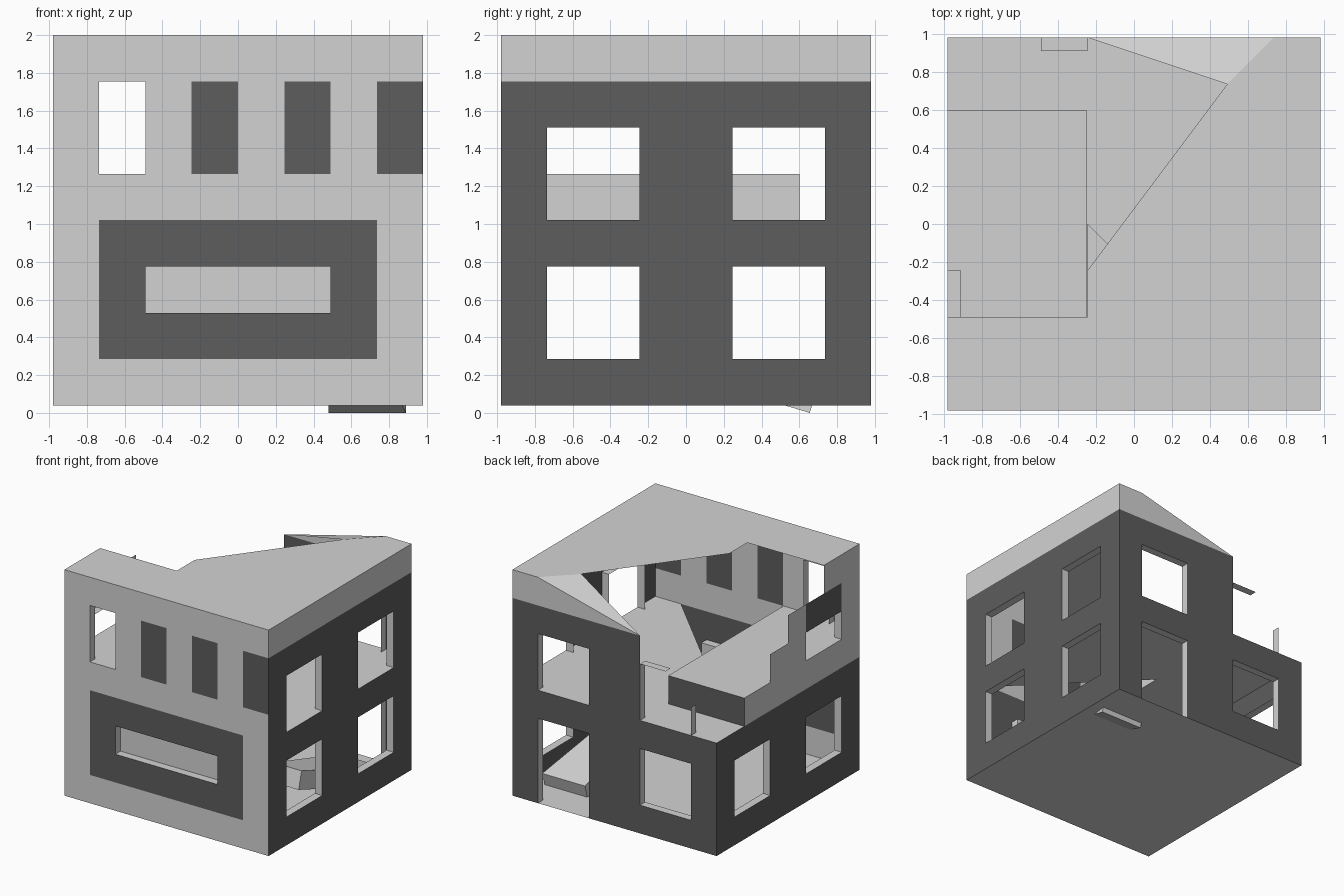
import bpy, bmesh

if "Cube" in bpy.data.objects:
    bpy.data.objects.remove(bpy.data.objects["Cube"])

U = 0.245            # module of the building
E = 4 * U            # half width
BASE = 0.04
DEPTH = 0.07         # window reveal depth


def material(name, v):
    m = bpy.data.materials.new(name)
    m.diffuse_color = (v, v, v, 1)
    m.use_nodes = True
    m.node_tree.nodes["Principled BSDF"].inputs["Base Color"].default_value = m.diffuse_color
    return m


MATS = [material("light concrete", 0.65), material("dark concrete", 0.11)]


def build(name, faces):
    """faces: list of (corner points, material index)"""
    bm = bmesh.new()
    for pts, mi in faces:
        f = bm.faces.new([bm.verts.new(p) for p in pts])
        f.material_index = mi
    bmesh.ops.remove_doubles(bm, verts=bm.verts, dist=0.0005)
    me = bpy.data.meshes.new(name)
    bm.to_mesh(me)
    bm.free()
    for m in MATS:
        me.materials.append(m)
    ob = bpy.data.objects.new(name, me)
    bpy.context.collection.objects.link(ob)
    return ob


def g(i):
    return (i - 4) * U


def h(k):
    return BASE + k * U


# Wall placements: position along the wall, height, depth inward
SIDES = {
    "front": (lambda a, z, d: (a, -E + d, z), False),
    "right": (lambda a, z, d: (E - d, a, z), False),
    "back": (lambda a, z, d: (a, E - d, z), True),
    "left": (lambda a, z, d: (-E + d, a, z), True),
}


def wall(side, cell, openings):
    """cell(i, k) gives a material index or None; openings: (i0, i1, k0, k1)"""
    place, flip = SIDES[side]
    faces = []

    def quad(pts, mi):
        faces.append((pts[::-1] if flip else pts, mi))

    for i in range(8):
        for k in range(8):
            c = cell(i, k)
            hole = any(a <= i < b and p <= k < q for a, b, p, q in openings)
            if c is None or hole:
                continue
            quad([place(g(a), h(b), 0) for a, b in
                  ((i, k), (i + 1, k), (i + 1, k + 1), (i, k + 1))], c)
    build(side + "_wall", faces)
    # reveals around each opening
    faces = []
    for a, b, p, q in openings:
        ring = [(g(a), h(p)), (g(b), h(p)), (g(b), h(q)), (g(a), h(q))]
        for n in range(4):
            s, t = ring[n], ring[(n + 1) % 4]
            quad([place(*s, 0), place(*s, DEPTH), place(*t, DEPTH), place(*t, 0)], 0)
    build(side + "_window_reveals", faces)


def front_cell(i, k):
    if i in (3, 5, 7) and k in (5, 6):
        return 1
    return 1 if 1 <= i <= 6 and 1 <= k <= 3 else 0


def back_cell(i, k):
    if k == 7:
        return 0 if i == 7 else None
    return 1 if k < 4 or i >= 3 else None


def left_cell(i, k):
    if k < 4:
        return 1
    if i >= (0, 0, 0, 0, 0, 5, 4, 2)[k]:
        return None
    return 1 if k == 6 and i in (1, 2) else 0


wall("front", front_cell, [(1, 2, 5, 7), (2, 6, 2, 3)])
wall("right", lambda i, k: 0 if k == 7 else 1,
     [(a, a + 2, b, b + 2) for a in (1, 5) for b in (1, 4)])
wall("back", back_cell, [(5, 7, 4, 6), (5, 7, 0, 3), (1, 3, 1, 3)])
wall("left", left_cell, [(1, 3, 1, 3), (5, 7, 1, 3), (1, 3, 5, 6)])

# Closed back of the front niche
y = -E + DEPTH
build("niche_back", [([(g(2), y, h(2)), (g(6), y, h(2)), (g(6), y, h(3)), (g(2), y, h(3))], 0)])

# Broken roof sheet
T = h(8)
build("roof", [
    ([(-E, -E, T), (E, -E, T), (E, g(2), T), (g(3), g(2), T), (-E, g(2), T)], 0),
    ([(g(3), g(2), T), (E, g(2), T), (E, g(7), T), (g(7), g(7), T),
      (g(6), g(7), T), (g(3), g(3), T)], 0),
    ([(E, g(7), T), (E, E, T), (g(7), E, T), (g(7), g(7), T)], 0)])

# Sagging torn roof edge above the back wall
L = h(7)
build("sagging_roof_edge", [
    ([(g(7), g(7), T), (g(7), E, T), (g(6), g(7), T)], 0),
    ([(g(6), g(7), T), (g(7), E, T), (g(3), E, L)], 0),
    ([(g(7), E, T), (g(7), E, L), (g(3), E, L)], 0)])

# Ground floor slab and broken upper floor
build("ground_floor", [([(-E, -E, BASE), (-E, E, BASE), (E, E, BASE), (E, -E, BASE)], 0)])
F = h(4)
build("upper_floor", [
    ([(-E, -E, F), (g(3), -E, F), (g(3), E, F), (-E, E, F)], 0),
    ([(g(3), 0, F), (g(7), -E, F), (E, -E, F), (E, E, F), (g(3), E, F)], 0)])


def box(name, x0, x1, y0, y1, z0, z1, end_mat=0):
    c = [(x, y, z) for z in (z0, z1) for x, y in ((x0, y0), (x1, y0), (x1, y1), (x0, y1))]
    idx = ((3, 2, 1, 0), (4, 5, 6, 7), (0, 1, 5, 4), (1, 2, 6, 5), (2, 3, 7, 6), (3, 0, 4, 7))
    return build(name, [([c[n] for n in f], end_mat if j == 4 else 0)
                        for j, f in enumerate(idx)])


# Thick raised floor block with a dark broken end
box("raised_floor", -E, -0.25, -E, 0.6, F, h(5), 1)

# Leftovers of the broken back window: jamb, lintel and sill
yi = E - DEPTH
build("broken_window_frame", [
    ([(g(1), yi, F), (g(1), E, F), (g(1), E, h(5)), (g(1), yi, h(5))], 0),
    ([(g(2), yi, h(6)), (g(3), yi, h(6)), (g(3), E, h(6)), (g(2), E, h(6))], 0),
    ([(g(3), yi, F), (g(3), E, F), (g(3), E, h(6)), (g(3), yi, h(6))], 0)])

# Fallen slab leaning on the ground floor, its tip poking through
prof = [(0.655, 0.0), (0.70, 0.15), (-0.2, 0.42), (-0.24, 0.27)]
xs = [(0.48, 0.89), (0.48, 0.89), (0.48, 0.75), (0.48, 0.75)]
lo = [(x[0], *p) for x, p in zip(xs, prof)]
hi = [(x[1], *p) for x, p in zip(xs, prof)]
sides = [([lo[n], hi[n], hi[(n + 1) % 4], lo[(n + 1) % 4]], 0) for n in range(4)]
build("fallen_slab", sides + [(lo, 0), (hi[::-1], 0)])
